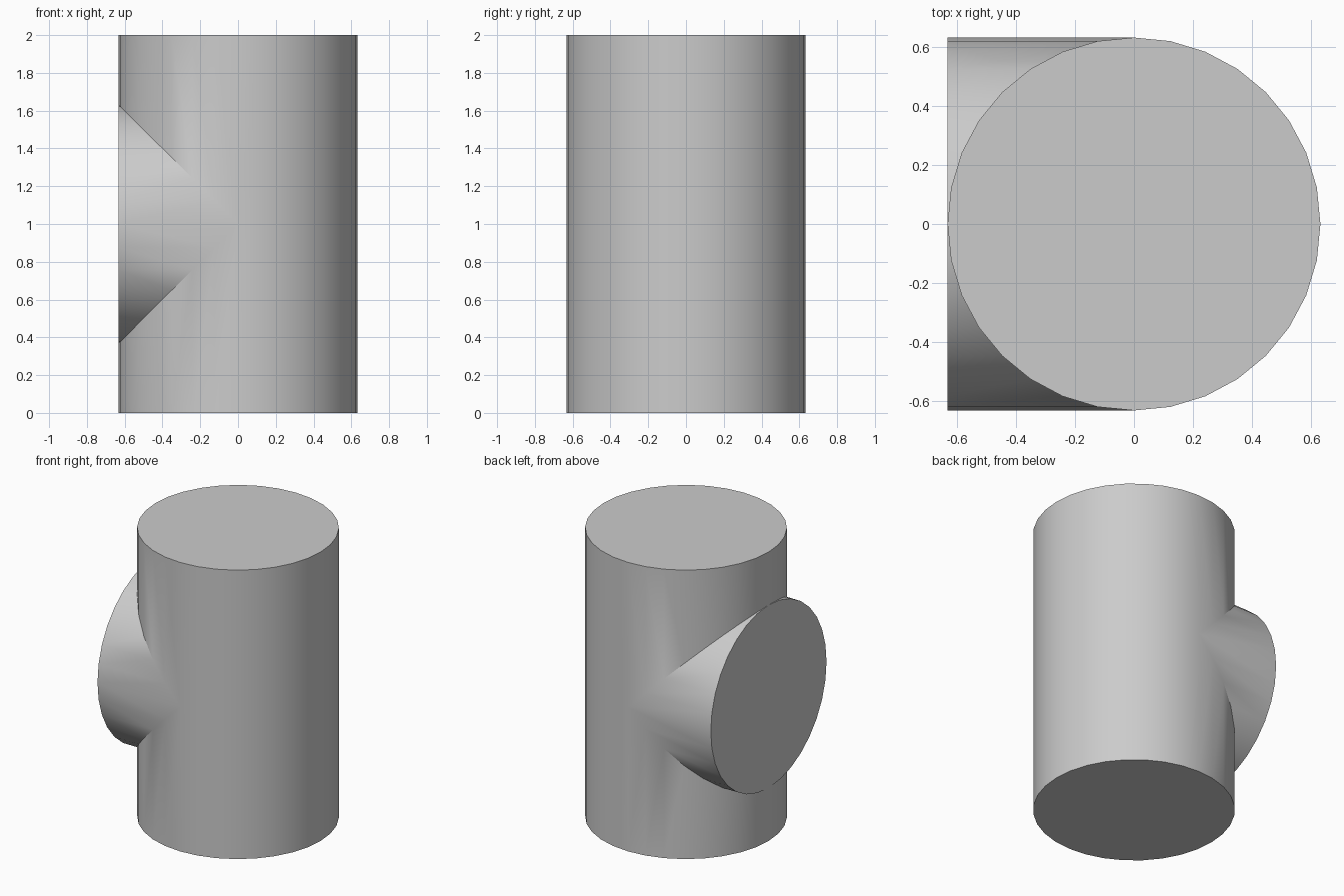
import bpy
import bmesh
import math

default = bpy.data.objects.get("Cube")
if default:
    bpy.data.objects.remove(default, do_unlink=True)

RADIUS = 0.633
HEIGHT = 2.0
MID = HEIGHT / 2
HALF = 16  # facets in half a turn

grey = bpy.data.materials.new("plain grey")
grey.use_nodes = True
colour = (0.6, 0.6, 0.6, 1.0)
grey.diffuse_color = colour
grey.node_tree.nodes["Principled BSDF"].inputs["Base Color"].default_value = colour

bm = bmesh.new()
verts = {}


def vert(point):
    """Return the shared vertex at a point."""
    key = tuple(round(c, 5) for c in point)
    if key not in verts:
        verts[key] = bm.verts.new(point)
    return verts[key]


def face(points):
    """Add a face, dropping repeated corners."""
    corners = list(dict.fromkeys(vert(p) for p in points))
    if len(corners) > 2:
        bm.faces.new(corners)


# Half circle shared by the upright and the side branch: (y, offset)
arc = [(RADIUS * math.cos(math.pi * i / HALF), RADIUS * math.sin(math.pi * i / HALF))
       for i in range(HALF + 1)]

for i in range(HALF):
    (y0, s0), (y1, s1) = arc[i], arc[i + 1]

    # Plain half of the upright, meeting the seam ends at mid height
    wall = [(s0, y0, 0), (s1, y1, 0)]
    if i == HALF - 1:
        wall.append((s1, y1, MID))
    wall += [(s1, y1, HEIGHT), (s0, y0, HEIGHT)]
    if i == 0:
        wall.append((s0, y0, MID))
    face(wall)

    # Mitred half: upright wall to the seam, then branch wall to its end
    for side in (-1, 1):
        end = MID + side * MID
        z0, z1 = MID + side * s0, MID + side * s1
        face([(-s0, y0, end), (-s1, y1, end), (-s1, y1, z1), (-s0, y0, z0)])
        face([(-s0, y0, z0), (-s1, y1, z1), (-RADIUS, y1, z1), (-RADIUS, y0, z0)])

# Flat caps of the upright and the branch
loop = [(y, s) for y, s in arc] + [(y, -s) for y, s in arc[-2:0:-1]]
for z in (0, HEIGHT):
    face([(s, y, z) for y, s in loop])
face([(-RADIUS, y, MID + s) for y, s in loop])

bmesh.ops.recalc_face_normals(bm, faces=bm.faces)
mesh = bpy.data.meshes.new("pipe_tee_joint")
bm.to_mesh(mesh)
bm.free()
mesh.materials.append(grey)

joint = bpy.data.objects.new("pipe_tee_joint", mesh)
bpy.context.collection.objects.link(joint)
bpy.ops.object.select_all(action="DESELECT")
joint.select_set(True)
bpy.context.view_layer.objects.active = joint
bpy.ops.object.shade_smooth_by_angle(angle=math.radians(30))
